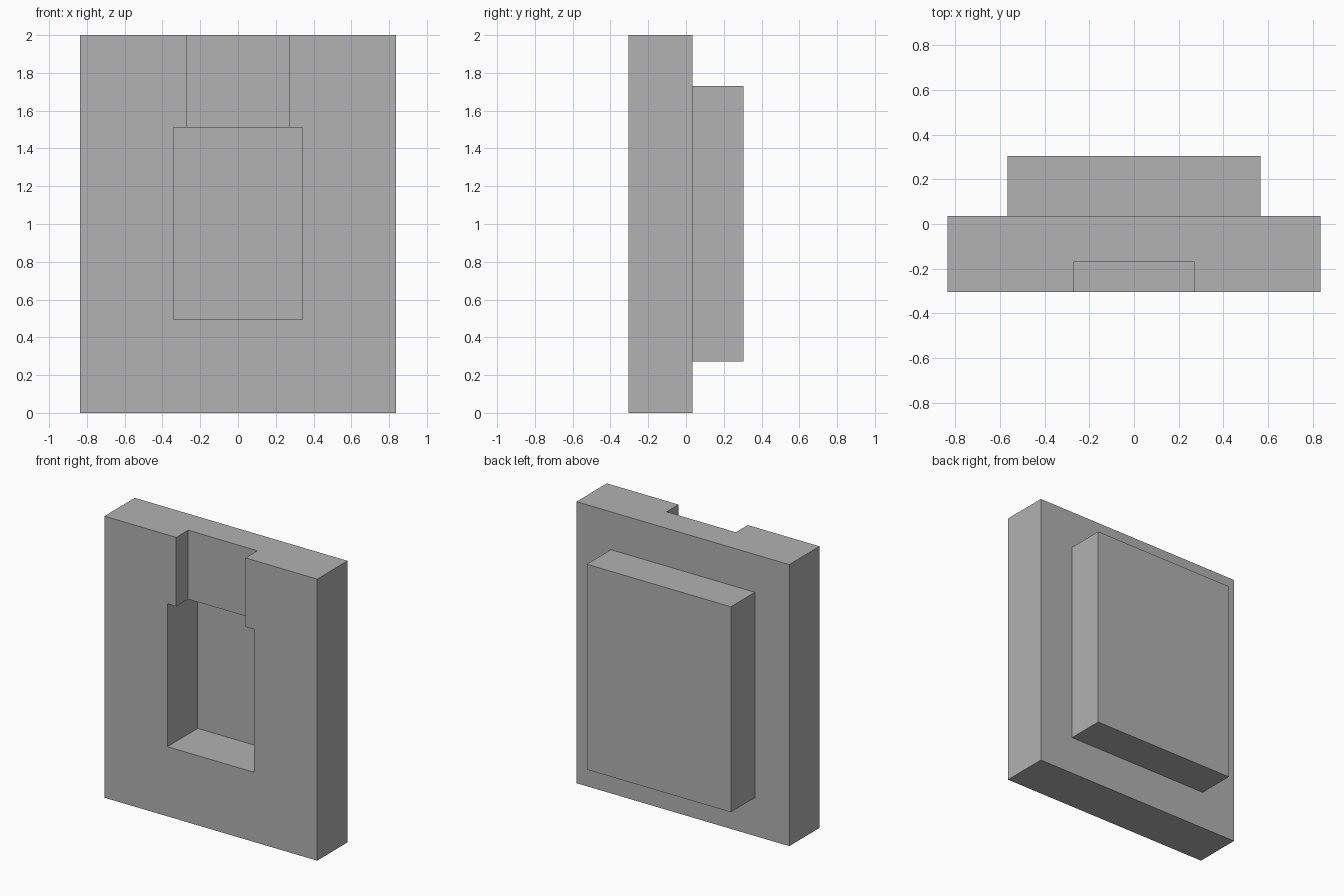
import bpy

default = bpy.data.objects.get("Cube")
if default:
    bpy.data.objects.remove(default, do_unlink=True)

# Single flat grey
grey = bpy.data.materials.new("plain_grey")
grey.use_nodes = True
colour = (0.445, 0.445, 0.445, 1.0)
grey.diffuse_color = colour
grey.node_tree.nodes["Principled BSDF"].inputs["Base Color"].default_value = colour


def box(name, half_width, y_range, z_range):
    """Box centred on x, spanning the given depth and height ranges."""
    (y0, y1), (z0, z1) = y_range, z_range
    bpy.ops.mesh.primitive_cube_add(size=1, location=(0, (y0 + y1) / 2, (z0 + z1) / 2))
    obj = bpy.context.object
    obj.name = name
    obj.scale = (half_width * 2, y1 - y0, z1 - z0)
    bpy.ops.object.transform_apply(location=True, rotation=False, scale=True)
    obj.data.materials.append(grey)
    return obj


def combine(target, tool, operation):
    """Apply a boolean to the target and discard the tool."""
    tool.hide_render = True
    mod = target.modifiers.new(tool.name, 'BOOLEAN')
    mod.operation = operation
    mod.solver = 'EXACT'
    mod.object = tool
    bpy.context.view_layer.objects.active = target
    bpy.ops.object.modifier_apply(modifier=mod.name)
    bpy.data.objects.remove(tool, do_unlink=True)


FRONT, SLAB_BACK, BACK = -0.305, 0.035, 0.305

# Main slab with the raised block on its back
slab = box("mounting_slab", 0.836, (FRONT, SLAB_BACK), (0, 2))
combine(slab, box("back_block", 0.566, (-0.05, BACK), (0.272, 1.731)), 'UNION')

# Deep window pocket, then the shallow slot running out through the top
combine(slab, box("pocket_cutter", 0.341, (FRONT - 0.1, SLAB_BACK), (0.495, 1.51)), 'DIFFERENCE')
combine(slab, box("slot_cutter", 0.272, (FRONT - 0.1, -0.171), (1.4, 2.1)), 'DIFFERENCE')
